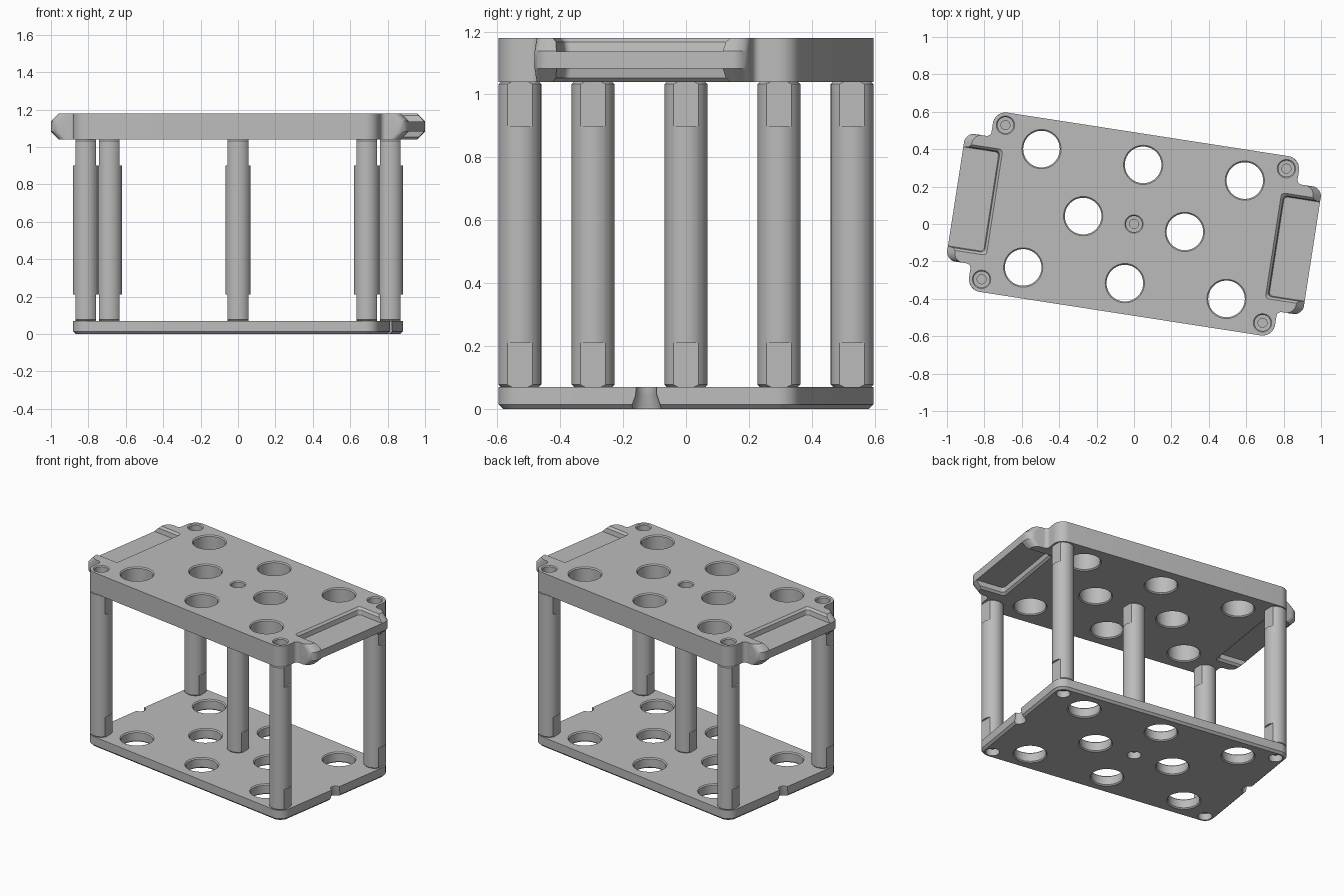
import bpy, bmesh
from math import radians, sin, cos, tan, pi
from mathutils import Vector, Matrix

if "Cube" in bpy.data.objects:
    bpy.data.objects.remove(bpy.data.objects["Cube"], do_unlink=True)

TURN = Matrix.Rotation(radians(-8.8), 4, 'Z')
HALF_X, HALF_Y = 0.828, 0.485
POST_X, POST_Y, POST_R = 0.76, 0.417, 0.068
POSTS = [(0, 0)] + [(sx * POST_X, sy * POST_Y) for sx in (-1, 1) for sy in (-1, 1)]
HOLES = [(x, s * 0.32) for x in (-0.55, 0, 0.55) for s in (-1, 1)] + [(-0.275, 0), (0.275, 0)]

grey = bpy.data.materials.new("plain_grey")
grey.use_nodes = True
colour = (0.5, 0.5, 0.5, 1)
grey.diffuse_color = colour
grey.node_tree.nodes["Principled BSDF"].inputs["Base Color"].default_value = colour


def rounded(corners, steps=6):
    """Round each (x, y, radius) corner of a closed outline."""
    out = []
    for i, (x, y, r) in enumerate(corners):
        p = Vector((x, y))
        a = (Vector(corners[i - 1][:2]) - p).normalized()
        b = (Vector(corners[(i + 1) % len(corners)][:2]) - p).normalized()
        half = a.angle(b) / 2
        centre = p + (a + b).normalized() * r / sin(half)
        start = p + a * r / tan(half) - centre
        end = p + b * r / tan(half) - centre
        for k in range(steps + 1):
            t = k / steps
            d = start.lerp(end, t).normalized() if 0 < t < 1 else (end if t else start).normalized()
            out.append(centre + d * r)
    return out


def mirrored(quarter):
    """Four-way mirror of a quarter outline, listed counter-clockwise."""
    back = quarter[::-1]
    return (quarter + [(-x, y, r) for x, y, r in back]
            + [(-x, -y, r) for x, y, r in quarter] + [(x, -y, r) for x, y, r in back])


def loft(bm, layers):
    """Close a solid through (outline, z) layers of equal point count."""
    rings = [[bm.verts.new((p[0], p[1], z)) for p in outline] for outline, z in layers]
    n = len(rings[0])
    for lo, hi in zip(rings, rings[1:]):
        for i in range(n):
            j = (i + 1) % n
            bm.faces.new((lo[i], lo[j], hi[j], hi[i]))
    bm.faces.new(rings[0][::-1])
    bm.faces.new(rings[-1])


def circle(x, y, r, n=40):
    return [(x + r * cos(2 * pi * i / n), y + r * sin(2 * pi * i / n)) for i in range(n)]


def turned(bm, x, y, profile):
    """Round solid from (radius, z) pairs going upward."""
    loft(bm, [(circle(x, y, r), z) for r, z in profile])


def make(name, bm):
    bmesh.ops.recalc_face_normals(bm, faces=bm.faces)
    mesh = bpy.data.meshes.new(name)
    bm.to_mesh(mesh)
    bm.free()
    mesh.materials.append(grey)
    obj = bpy.data.objects.new(name, mesh)
    bpy.context.collection.objects.link(obj)
    return obj


def activate(obj):
    bpy.ops.object.select_all(action='DESELECT')
    obj.select_set(True)
    bpy.context.view_layer.objects.active = obj


def cut(obj, bm):
    cutter = make("cutter", bm)
    cutter.hide_render = True
    activate(obj)
    mod = obj.modifiers.new("cut", 'BOOLEAN')
    mod.operation, mod.solver, mod.object = 'DIFFERENCE', 'EXACT', cutter
    bpy.ops.object.modifier_apply(modifier=mod.name)
    bpy.data.objects.remove(cutter, do_unlink=True)


def finish(obj):
    activate(obj)
    bpy.ops.object.shade_smooth_by_angle(angle=radians(28))


def through_hole(bm, x, y, low, high, r=0.098, c=0.007):
    """Through hole with a small chamfer on both rims."""
    turned(bm, x, y, [(r + 2 * c, low - c), (r, low + c), (r, high - c), (r + 2 * c, high + c)])


# Top plate with a bevelled carrying grip at each end
LOW, HIGH, BEVEL = 1.04, 1.18, 0.042


def top_outline(reach):
    return rounded(mirrored([(reach, 0.345, 0.05), (HALF_X, 0.345, 0.025),
                             (HALF_X, HALF_Y, POST_R)]))


bm = bmesh.new()
wide, narrow = top_outline(0.965), top_outline(0.965 - BEVEL)
loft(bm, [(narrow, LOW), (wide, LOW + BEVEL), (wide, HIGH - BEVEL), (narrow, HIGH)])
top_plate = make("top_plate", bm)

bm = bmesh.new()
for x, y in HOLES:
    through_hole(bm, x, y, LOW, HIGH)
for x, y in POSTS:
    turned(bm, x, y, [(0.024, LOW - 0.02), (0.024, HIGH - 0.07), (0.043, HIGH - 0.069),
                      (0.043, HIGH - 0.006), (0.052, HIGH + 0.003)])


# Finger recesses above and below each grip
def recess(side, grow):
    inner, wide_y = 0.772 - grow, 0.268 + grow
    return rounded([(side * x, y, 0.02) for x, y in
                    ((inner, -wide_y), (1.1, -wide_y), (1.1, wide_y), (inner, wide_y))])


for side in (-1, 1):
    for face, sign in ((LOW, -1), (HIGH, 1)):
        loft(bm, [(recess(side, 0), face - sign * 0.043), (recess(side, 0.005), face - sign * 0.013),
                  (recess(side, 0.022), face + sign * 0.004)])
cut(top_plate, bm)
top_plate.matrix_world = TURN
finish(top_plate)

# Bottom plate with a chamfered lower edge
THICK, EDGE = 0.07, 0.014


def base_outline(inset):
    return rounded(mirrored([(HALF_X - inset, HALF_Y - inset, POST_R - inset)]))


bm = bmesh.new()
loft(bm, [(base_outline(EDGE), 0), (base_outline(0), EDGE), (base_outline(0), THICK)])
bottom_plate = make("bottom_plate", bm)

bm = bmesh.new()
for x, y in HOLES:
    through_hole(bm, x, y, 0, THICK)
for x, y in POSTS:
    turned(bm, x, y, [(0.043, -0.01), (0.043, 0.045), (0.022, 0.046), (0.022, THICK + 0.01)])
# Flared notch in the middle of each short end
for side in (-1, 1):
    turned(bm, side * HALF_X, 0, [(0.049, -0.01), (0.046, 0.01), (0.034, 0.045), (0.032, THICK + 0.01)])
cut(bottom_plate, bm)
bottom_plate.matrix_world = TURN
finish(bottom_plate)

# Round posts with two wrench flats at each end
FLAT, FLAT_LEN, TIP = 0.055, 0.14, 0.007
names = ["centre_post", "front_right_post", "back_right_post", "front_left_post", "back_left_post"]
for name, (x, y) in zip(names, POSTS):
    bm = bmesh.new()
    turned(bm, 0, 0, [(POST_R - TIP, THICK), (POST_R, THICK + TIP),
                      (POST_R, LOW - TIP), (POST_R - TIP, LOW)])
    post = make(name, bm)
    bm = bmesh.new()
    for side in (-1, 1):
        for z in (THICK, LOW):
            size = Matrix.Diagonal((0.1, 0.2, 2 * FLAT_LEN, 1))
            spot = Matrix.Translation((side * (FLAT + 0.05), 0, z))
            bmesh.ops.create_cube(bm, size=1, matrix=spot @ size)
    cut(post, bm)
    post.location = TURN @ Vector((x, y, 0))
    finish(post)
